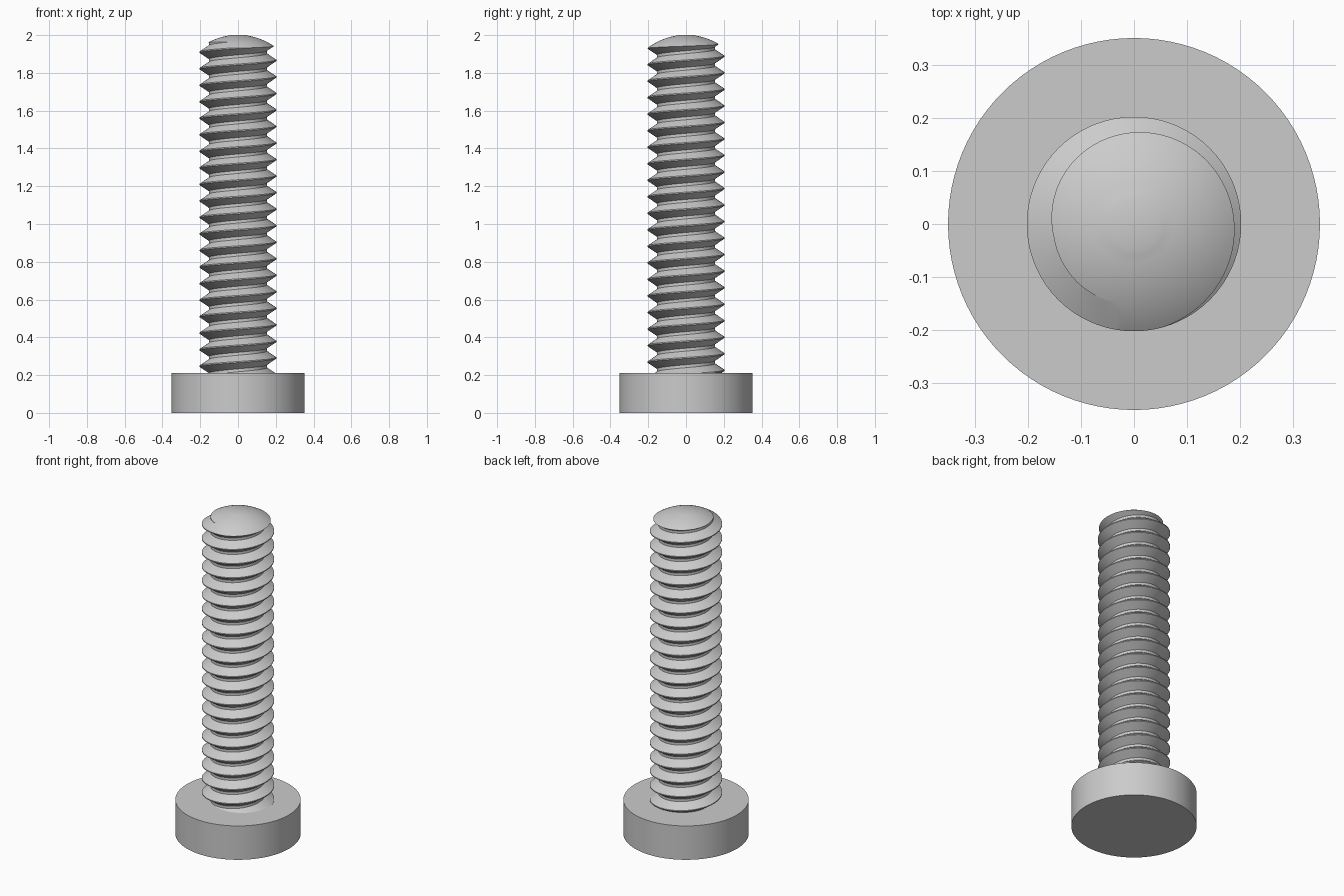
import bpy, bmesh, math

if "Cube" in bpy.data.objects:
    bpy.data.objects.remove(bpy.data.objects["Cube"])

PITCH, SEG, TURNS = 0.0875, 72, 24
ROOT, CREST = 0.154, 0.203
START = 1.866 - 20 * PITCH      # crest height at angle 0, hidden in the head
# thread cross-section: (offset from crest, radius)
PROFILE = [(-0.036, ROOT), (-0.003, CREST), (0.003, CREST), (0.036, ROOT)]


def make_object(name, bm):
    bmesh.ops.recalc_face_normals(bm, faces=bm.faces)
    mesh = bpy.data.meshes.new(name)
    bm.to_mesh(mesh)
    bm.free()
    obj = bpy.data.objects.new(name, mesh)
    bpy.context.collection.objects.link(obj)
    return obj


def activate(obj):
    bpy.ops.object.select_all(action='DESELECT')
    obj.select_set(True)
    bpy.context.view_layer.objects.active = obj


def lathe(name, profile, sides):
    bm = bmesh.new()
    rings = [[bm.verts.new((r * math.cos(2 * math.pi * i / sides),
                            r * math.sin(2 * math.pi * i / sides), z))
              for i in range(sides)] for r, z in profile]
    for a, b in zip(rings, rings[1:]):
        for i in range(sides):
            j = (i + 1) % sides
            bm.faces.new((a[i], a[j], b[j], b[i]))
    bm.faces.new(rings[0])
    bm.faces.new(rings[-1])
    return make_object(name, bm)


# Threaded shank: the profile swept along a helix, each turn joined to the next
bm = bmesh.new()
steps = SEG * TURNS
verts = {}
for i in range(steps + SEG + 1):
    a = 2 * math.pi * i / SEG
    for k, (dz, r) in enumerate(PROFILE if i <= steps else PROFILE[:1]):
        verts[i, k] = bm.verts.new((r * math.cos(a), r * math.sin(a),
                                    START + PITCH * i / SEG + dz))
    verts[i - SEG, 4] = verts[i, 0]
for i in range(steps):
    for k in range(4):
        bm.faces.new((verts[i, k], verts[i + 1, k],
                      verts[i + 1, k + 1], verts[i, k + 1]))
# Close both ends with fans to the axis
low = bm.verts.new((0, 0, START))
high = bm.verts.new((0, 0, START + PITCH * (TURNS + 0.5)))
for e in [e for e in bm.edges if e.is_boundary]:
    centre = low if e.verts[0].co.z < 1 else high
    bm.faces.new((e.verts[0], e.verts[1], centre))
shank = make_object("threaded_shank", bm)

# Domed tip: trim the shank with a round-topped body
R = 0.335
dome = [(0.24, 0.19)]
for n in range(14):
    r = 0.24 + (0.045 - 0.24) * n / 13
    dome.append((r, 2.0 + math.sqrt(R * R - r * r) - math.sqrt(R * R - 0.045 ** 2)
                 - 0.002 * (n < 13)))
cutter = lathe("tip_cutter", dome, 96)
cutter.hide_render = True
mod = shank.modifiers.new("dome_tip", 'BOOLEAN')
mod.operation = 'INTERSECT'
mod.solver = 'EXACT'
mod.object = cutter
activate(shank)
bpy.ops.object.modifier_apply(modifier=mod.name)
bpy.data.objects.remove(cutter, do_unlink=True)

# Cylindrical head at the base
head = lathe("bolt_head", [(0.352, 0.0), (0.352, 0.21)], 96)

for obj in (shank, head):
    activate(obj)
    bpy.ops.object.shade_smooth_by_angle(angle=math.radians(30))
